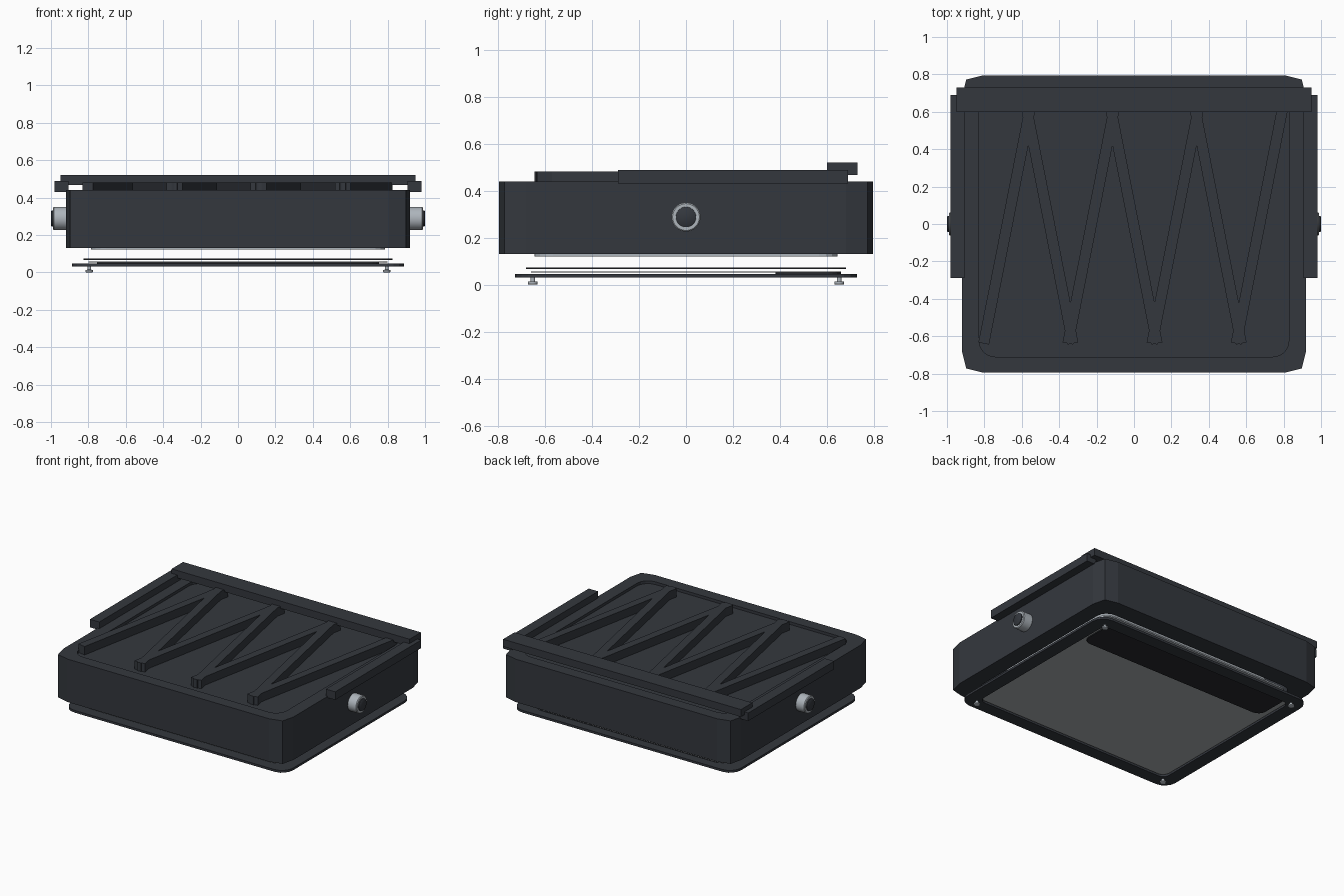
import bpy, bmesh, math
from mathutils import Vector, Matrix

if "Cube" in bpy.data.objects:
    bpy.data.objects.remove(bpy.data.objects["Cube"])


def material(name, rgb):
    m = bpy.data.materials.new(name)
    m.diffuse_color = (*rgb, 1)
    m.use_nodes = True
    m.node_tree.nodes["Principled BSDF"].inputs["Base Color"].default_value = m.diffuse_color
    return m


DARK = material("dark_metal", (0.034, 0.039, 0.048))
BLACK = material("black_seal", (0.02, 0.022, 0.026))
LIGHT = material("light_metal", (0.42, 0.46, 0.50))
GLASS = material("glass_grey", (0.40, 0.42, 0.43))


def finish(name, bm, mat, smooth=False):
    bmesh.ops.recalc_face_normals(bm, faces=bm.faces)
    me = bpy.data.meshes.new(name)
    bm.to_mesh(me)
    bm.free()
    ob = bpy.data.objects.new(name, me)
    bpy.context.collection.objects.link(ob)
    me.materials.append(mat)
    if smooth:
        bpy.ops.object.select_all(action='DESELECT')
        ob.select_set(True)
        bpy.context.view_layer.objects.active = ob
        bpy.ops.object.shade_smooth_by_angle(angle=math.radians(40))
    return ob


def outline(hx, hy, r, z, faceted=False):
    """Rectangle with 5-point corners; faceted keeps only two flats per corner."""
    pts = []
    for k, (sx, sy) in enumerate([(1, 1), (-1, 1), (-1, -1), (1, -1)]):
        if faceted:
            a, b, c = Vector((r, 0)), Vector((r * .8, r * .8)), Vector((0, r))
            arc = [a, (a + b) / 2, b, (b + c) / 2, c]
        else:
            arc = [Vector((r * math.cos(i * math.pi / 8), r * math.sin(i * math.pi / 8)))
                   for i in range(5)]
        rot = Matrix.Rotation(k * math.pi / 2, 2)
        for p in arc:
            q = rot @ p
            pts.append((sx * (hx - r) + q.x, sy * (hy - r) + q.y, z))
    return pts


def loft(name, loops, mat, closed=False):
    """Skin successive loops; cap the ends, or join last to first for a ring."""
    bm = bmesh.new()
    vs = [[bm.verts.new(p) for p in lp] for lp in loops]
    n = len(vs[0])
    pairs = list(zip(vs, vs[1:])) + ([(vs[-1], vs[0])] if closed else [])
    for a, b in pairs:
        for i in range(n):
            j = (i + 1) % n
            bm.faces.new((a[i], a[j], b[j], b[i]))
    if not closed:
        bm.faces.new(vs[0])
        bm.faces.new(vs[-1])
    return finish(name, bm, mat)


def slab(name, hx, hy, r, z0, z1, mat):
    return loft(name, [outline(hx, hy, r, z0), outline(hx, hy, r, z1)], mat)


def frame(name, hx, hy, r, ix, iy, ir, z0, z1, mat):
    return loft(name, [outline(hx, hy, r, z0), outline(hx, hy, r, z1),
                       outline(ix, iy, ir, z1), outline(ix, iy, ir, z0)], mat, True)


def box(name, lo, hi, mat, rot=0.0):
    lo, hi = Vector(lo), Vector(hi)
    s = hi - lo
    bm = bmesh.new()
    m = (Matrix.Translation((lo + hi) / 2) @ Matrix.Rotation(rot, 4, 'Z')
         @ Matrix.Diagonal((*s, 1)))
    bmesh.ops.create_cube(bm, size=1, matrix=m)
    return finish(name, bm, mat)


def lathe(name, profile, mat, place, n=32):
    """Spin (radius, height) profile about z, then place it."""
    bm = bmesh.new()
    rings = [[bm.verts.new((r * math.cos(2 * math.pi * i / n),
                            r * math.sin(2 * math.pi * i / n), h)) for i in range(n)]
             for r, h in profile]
    for a, b in zip(rings, rings[1:]):
        for i in range(n):
            j = (i + 1) % n
            bm.faces.new((a[i], a[j], b[j], b[i]))
    bm.faces.new(rings[0])
    bm.faces.new(rings[-1])
    bm.transform(place)
    return finish(name, bm, mat, True)


# Housing: faceted box, shallow recess on top, hollow underneath
loft("housing", [
    outline(.80, .66, .08, .40),
    outline(.80, .66, .08, .13),
    outline(.92, .795, .115, .13, True),
    outline(.92, .795, .115, .44, True),
    outline(.828, .71, .085, .44),
    outline(.828, .71, .085, .42)], DARK)

# Zigzag ribs in the recess, crossing near their ends
step, reach = .225, .57
tilt = math.atan2(step, 2 * reach)
length = math.hypot(step, 2 * reach) + .14
for i in range(7):
    cx = -.79 + step * (i + .5)
    box(f"rib_{i + 1}", (cx - .029, -length / 2, .418), (cx + .029, length / 2, .481),
        DARK, -tilt if i % 2 == 0 else tilt)

# Back crossbar, side rails and pivot knobs
box("back_crossbar", (-.95, .60, .467), (.95, .73, .52), DARK)
for side, s in (("left", -1), ("right", 1)):
    xs = sorted((s * .905, s * .98))
    box(f"{side}_rail", (xs[0], -.29, .43), (xs[1], .69, .488), DARK)
    place = Matrix.Translation((0, 0, .288)) @ Matrix.Rotation(s * math.pi / 2, 4, 'Y')
    lathe(f"{side}_pivot_collar", [(.062, .90), (.062, .985), (.057, .99), (.045, .99)],
          LIGHT, place)
    lathe(f"{side}_pivot_pin", [(.043, .91), (.043, .996), (.038, 1.0)], DARK, place)

# Reflector pan with a thin rim showing under the housing
loft("reflector", [
    outline(.74, .60, .08, .126), outline(.785, .645, .08, .121),
    outline(.785, .645, .08, .131), outline(.74, .60, .08, .14),
    outline(.60, .46, .08, .38), outline(.59, .45, .08, .37),
    outline(.73, .59, .08, .135)], LIGHT, True)

# Floating lens stack: seal, glass, rear mask and retaining frame
frame("seal", .825, .68, .09, .76, .62, .06, .067, .074, BLACK)
slab("glass", .80, .66, .08, .052, .057, GLASS)
loft("rear_mask", [[(x, y + .52, z) for x, y, z in outline(.755, .14, .06, h)]
                   for h in (.044, .0525)], BLACK)
box("mask_upper", (-.75, .38, .066), (.75, .66, .072), BLACK)
frame("retaining_frame", .887, .727, .09, .79, .635, .05, .03, .046, DARK)

# Corner screws
for i, (sx, sy) in enumerate([(1, 1), (-1, 1), (-1, -1), (1, -1)]):
    lathe(f"screw_{i + 1}", [(.016, 0), (.021, .003), (.021, .013), (.010, .014), (.010, .032)],
          LIGHT, Matrix.Translation((sx * .795, sy * .652, 0)), 16)
